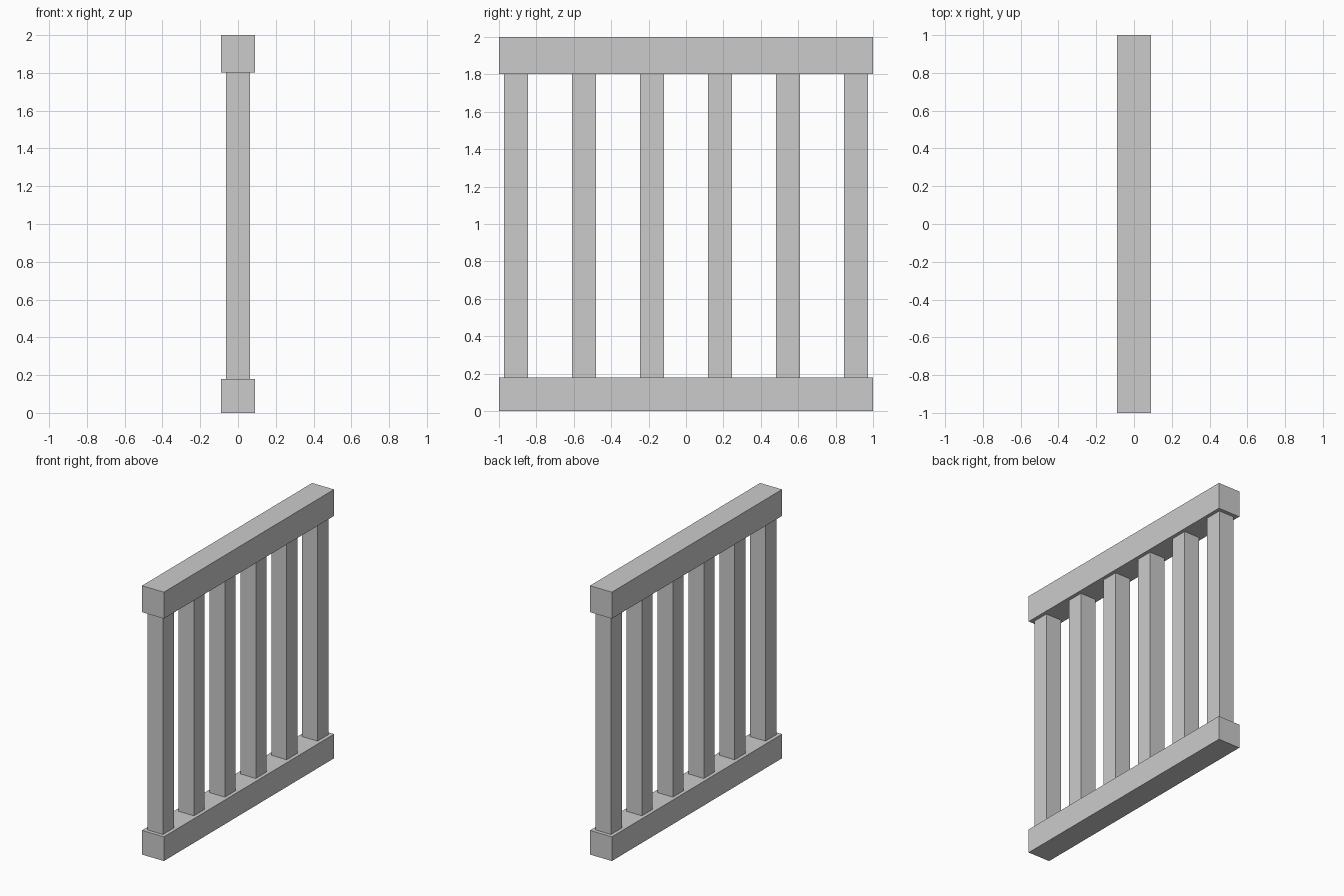
import bpy

if "Cube" in bpy.data.objects:
    bpy.data.objects.remove(bpy.data.objects["Cube"])


def box(name, size, center):
    bpy.ops.mesh.primitive_cube_add(size=1, location=center)
    obj = bpy.context.object
    obj.name = name
    obj.scale = size
    bpy.ops.object.transform_apply(location=False, rotation=False, scale=True)
    return obj


RAIL_WIDTH = 0.18
LENGTH = 2.0
BOTTOM_TOP = 0.18      # upper face of the bottom rail
TOP_BOTTOM = 1.803     # lower face of the top rail
HEIGHT = 2.0
POST_WIDTH = 0.127
POST_COUNT = 6
POST_SPACING = 0.3636

# Horizontal rails
box("bottom_rail", (RAIL_WIDTH, LENGTH, BOTTOM_TOP), (0, 0, BOTTOM_TOP / 2))
box("top_rail", (RAIL_WIDTH, LENGTH, HEIGHT - TOP_BOTTOM),
    (0, 0, (HEIGHT + TOP_BOTTOM) / 2))

# Evenly spaced square balusters between the rails
for i in range(POST_COUNT):
    y = (i - (POST_COUNT - 1) / 2) * POST_SPACING
    box(f"baluster_{i + 1}", (POST_WIDTH, POST_WIDTH, TOP_BOTTOM - BOTTOM_TOP),
        (0, y, (TOP_BOTTOM + BOTTOM_TOP) / 2))
